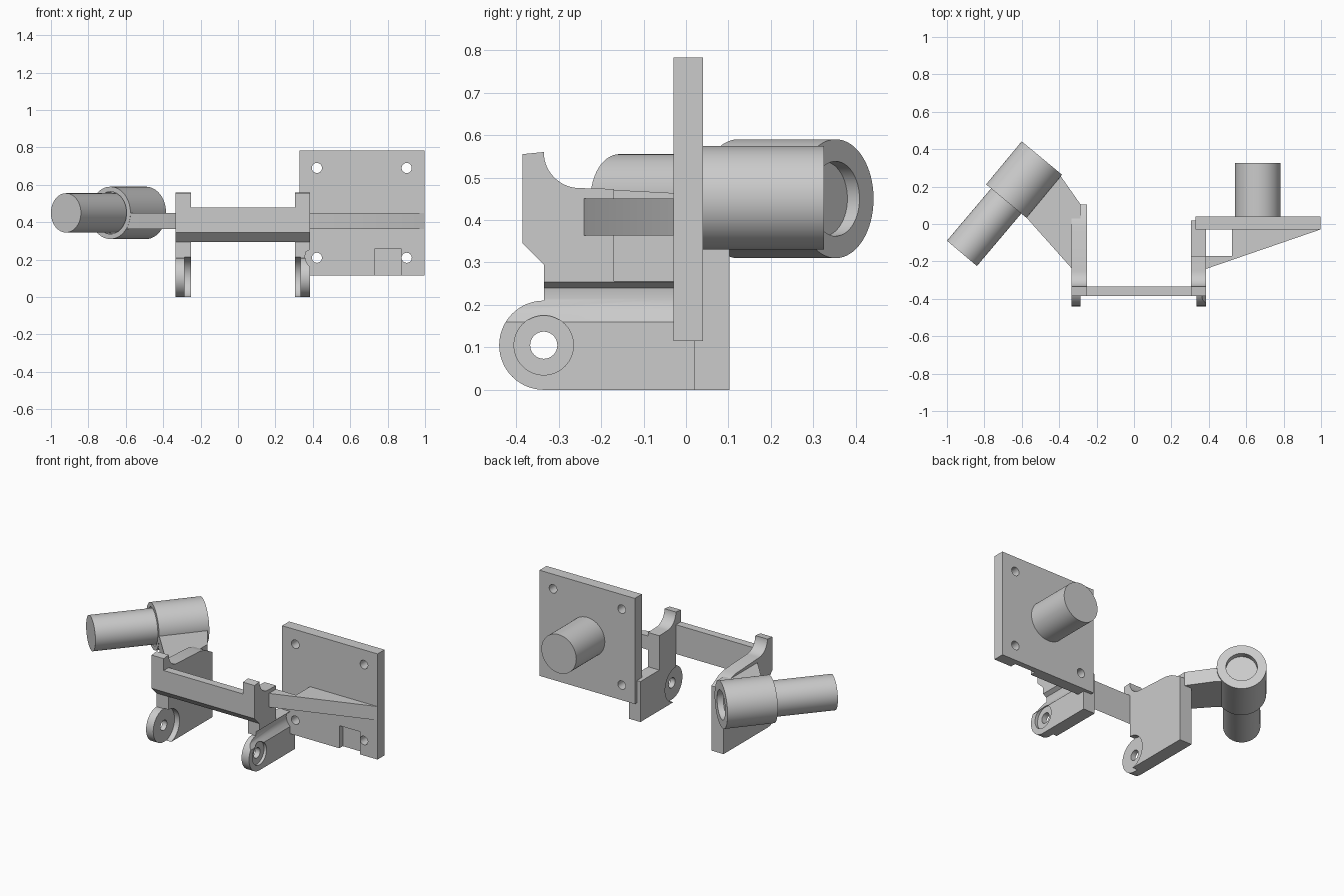
import bpy, bmesh, math
from mathutils import Vector

if "Cube" in bpy.data.objects:
    bpy.data.objects.remove(bpy.data.objects["Cube"])

grey = bpy.data.materials.new("plain_grey")
grey.diffuse_color = (0.6, 0.6, 0.6, 1)
grey.use_nodes = True
grey.node_tree.nodes["Principled BSDF"].inputs["Base Color"].default_value = grey.diffuse_color


def finish(bm, name):
    bmesh.ops.recalc_face_normals(bm, faces=bm.faces)
    me = bpy.data.meshes.new(name)
    bm.to_mesh(me)
    bm.free()
    ob = bpy.data.objects.new(name, me)
    bpy.context.collection.objects.link(ob)
    me.materials.append(grey)
    return ob


def prism(name, pts, axis, lo, hi):
    """Extrude a closed 2D outline along x, y or z."""
    place = {"x": lambda p, d: (d, p[0], p[1]),
             "y": lambda p, d: (p[0], d, p[1]),
             "z": lambda p, d: (p[0], p[1], d)}[axis]
    bm = bmesh.new()
    face = bm.faces.new([bm.verts.new(place(p, lo)) for p in pts])
    new = bmesh.ops.extrude_face_region(bm, geom=[face])["geom"]
    shift = Vector(place((0, 0), hi - lo))
    bmesh.ops.translate(bm, vec=shift, verts=[v for v in new if isinstance(v, bmesh.types.BMVert)])
    return finish(bm, name)


def box(name, x0, x1, y0, y1, z0, z1):
    return prism(name, [(x0, y0), (x1, y0), (x1, y1), (x0, y1)], "z", z0, z1)


def rod(name, a, b, r, n=64):
    a, b = Vector(a), Vector(b)
    bm = bmesh.new()
    bmesh.ops.create_cone(bm, cap_ends=True, segments=n, radius1=r, radius2=r, depth=(b - a).length)
    rot = (b - a).to_track_quat("Z", "Y").to_matrix().to_4x4()
    bm.transform(rot)
    bmesh.ops.translate(bm, vec=(a + b) / 2, verts=bm.verts)
    return finish(bm, name)


def cut(ob, *cutters):
    bpy.context.view_layer.objects.active = ob
    for c in cutters:
        m = ob.modifiers.new("cut", "BOOLEAN")
        m.operation, m.solver, m.object = "DIFFERENCE", "EXACT", c
        bpy.ops.object.modifier_apply(modifier=m.name)
        bpy.data.objects.remove(c)


def arc(cy, cz, r, a0, a1, n=20):
    return [(cy + r * math.cos(math.radians(a0 + (a1 - a0) * i / n)),
             cz + r * math.sin(math.radians(a0 + (a1 - a0) * i / n))) for i in range(n + 1)]


# Side brackets: post, scooped top, round pivot lobe
PY, PZ = -0.335, 0.105


def bracket(name, x0, x1, tail, inner, outer):
    pts = [(-0.385, 0.555)] + arc(-0.25, 0.56, 0.085, 180, 270, 14) + tail
    pts += arc(PY, PZ, 0.105, 270, 90, 32) + [(-0.335, 0.295), (-0.385, 0.345)]
    ob = prism(name, pts, "x", x0, x1)
    cut(ob,
        rod("relief", (inner[0], PY, PZ), (inner[1], PY, PZ), 0.108),
        rod("counterbore", (outer[0], PY, PZ), (outer[1], PY, PZ), 0.07),
        rod("pivot_hole", (x0 - 0.1, PY, PZ), (x1 + 0.1, PY, PZ), 0.032, 32))
    return ob


left = bracket("left_bracket", -0.335, -0.25,
               [(-0.02, 0.463), (0.03, 0.45), (0.103, 0.41), (0.103, 0)],
               (-0.285, -0.2), (-0.4, -0.317))
right = bracket("right_bracket", 0.305, 0.385,
                [(-0.17, 0.473), (-0.17, 0.256), (0.02, 0.256), (0.02, 0)],
                (0.25, 0.333), (0.367, 0.45))

# Long scoop on the outside of the right bracket
cut(right, prism("scoop", [(0.42, 0.254), (0.385, 0.254), (0.362, 0.24), (0.358, 0.215),
                           (0.366, 0.185), (0.385, 0.16), (0.42, 0.16)], "y", -0.5, -0.03))

# Cross bar with slanted lower edge
prism("cross_bar", [(-0.385, 0.48), (-0.335, 0.48), (-0.335, 0.295), (-0.385, 0.345)],
      "x", -0.27, 0.325)

# Square mounting plate with corner holes and shallow recess
plate = box("mounting_plate", 0.33, 0.997, -0.03, 0.04, 0.115, 0.783)
holes = [rod("screw_hole", (x, -0.1, z), (x, 0.1, z), 0.027, 32)
         for x in (0.422, 0.902) for z in (0.21, 0.69)]
cut(plate, *holes, box("recess", 0.73, 0.875, -0.1, 0.005, 0.05, 0.258))
rod("rear_post", (0.662, 0.03, 0.452), (0.662, 0.325, 0.452), 0.122)

# Tapered gusset with a rectangular opening
gusset = prism("gusset", [(0.37, -0.24), (0.385, -0.24), (0.995, -0.03), (0.97, -0.02),
                          (0.37, -0.02)], "z", 0.363, 0.45)
cut(gusset, box("opening", 0.28, 0.525, -0.17, -0.03, 0.3, 0.5))

# Angled barrel, its rod, and the arm that carries them
far, near, tip = Vector((-0.4925, 0.3525, 0.45)), Vector((-0.683, 0.1225, 0.45)), Vector((-0.92, -0.157, 0.45))
d = (far - near).normalized()
barrel = rod("angled_barrel", near, far, 0.14)
cut(barrel, rod("rear_socket", far - d * 0.037, far + d * 0.1, 0.088),
    rod("front_socket", near - d * 0.1, near + d * 0.04, 0.113))
rod("angled_rod", tip, near + d * 0.06, 0.105)
prism("barrel_arm", [(-0.335, -0.235), (-0.573, 0.032), (-0.596, 0.053), (-0.412, 0.272),
                     (-0.39, 0.253), (-0.285, 0.103), (-0.285, -0.235)], "z", 0.363, 0.45)

# Smooth curved walls, keep the edges sharp
bpy.ops.object.select_all(action="DESELECT")
for ob in bpy.data.objects:
    ob.select_set(True)
    bpy.context.view_layer.objects.active = ob
bpy.ops.object.shade_smooth_by_angle(angle=math.radians(25))
